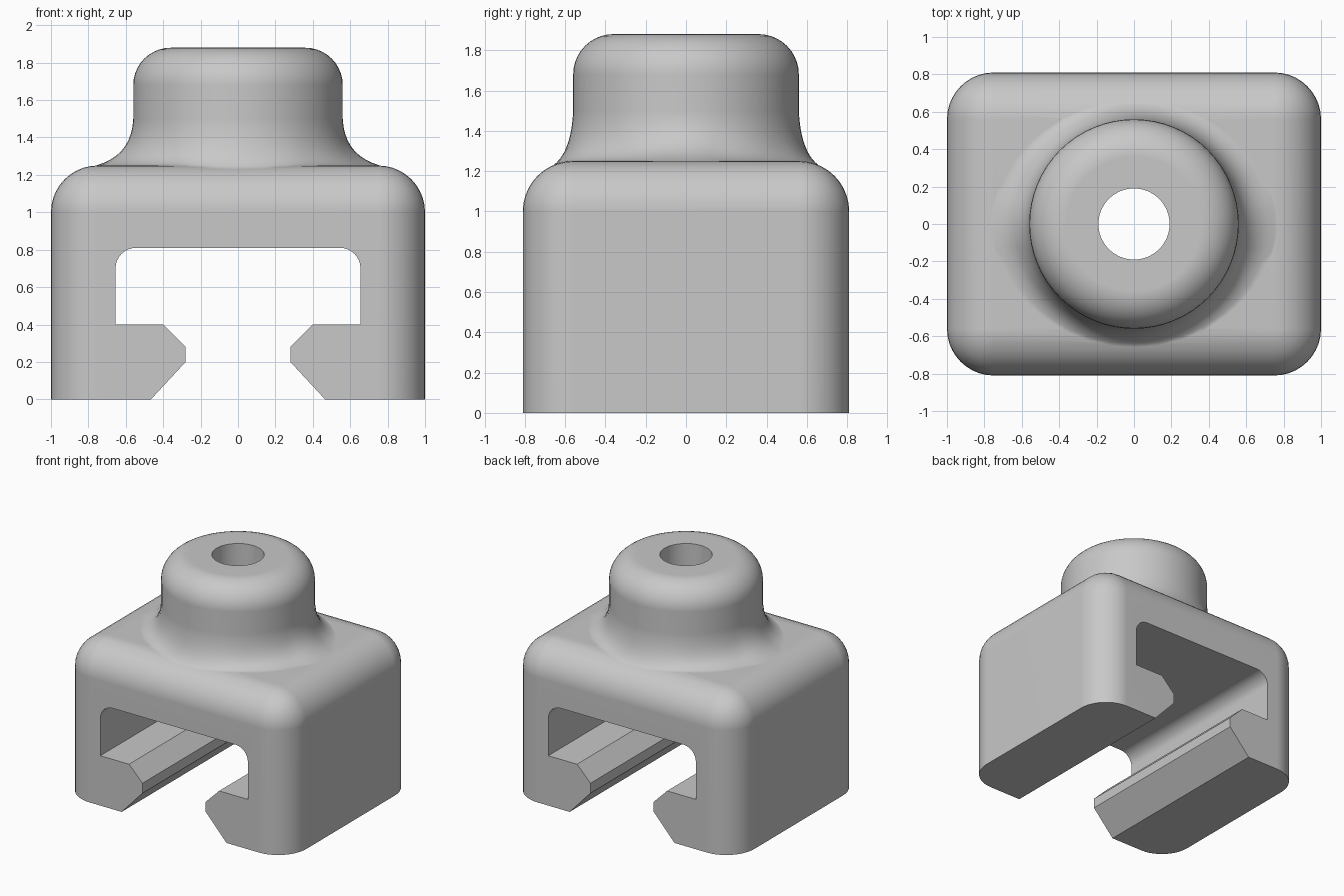
import bpy, bmesh
from math import sin, cos, pi, sqrt, radians
from mathutils import Vector

if "Cube" in bpy.data.objects:
    bpy.data.objects.remove(bpy.data.objects["Cube"], do_unlink=True)

HALF_X, HALF_Y, DECK, ROUND = 1.0, 0.81, 1.25, 0.25
SIDES = 64

grey = bpy.data.materials.new("plain grey")
grey.use_nodes = True
colour = (0.58, 0.58, 0.58, 1)
grey.diffuse_color = colour
grey.node_tree.nodes["Principled BSDF"].inputs["Base Color"].default_value = colour


def make_object(name, bm):
    bmesh.ops.recalc_face_normals(bm, faces=bm.faces)
    mesh = bpy.data.meshes.new(name)
    bm.to_mesh(mesh)
    bm.free()
    mesh.materials.append(grey)
    obj = bpy.data.objects.new(name, mesh)
    bpy.context.collection.objects.link(obj)
    return obj


def loft(name, rings):
    """Closed skin through rings of points, capped at both ends."""
    bm = bmesh.new()
    loops = [[bm.verts.new(p) for p in ring] for ring in rings]
    n = len(rings[0])
    for a, b in zip(loops, loops[1:]):
        for i in range(n):
            j = (i + 1) % n
            bm.faces.new((a[i], a[j], b[j], b[i]))
    bm.faces.new(loops[0])
    bm.faces.new(loops[-1])
    return make_object(name, bm)


def circle(r, z):
    return [(r * cos(2 * pi * i / SIDES), r * sin(2 * pi * i / SIDES), z)
            for i in range(SIDES)]


def combine(target, tool, operation):
    mod = target.modifiers.new("combine", 'BOOLEAN')
    mod.operation, mod.solver, mod.object = operation, 'EXACT', tool
    bpy.context.view_layer.objects.active = target
    bpy.ops.object.modifier_apply(modifier=mod.name)
    bpy.data.objects.remove(tool, do_unlink=True)


# Body: block with every edge rounded except around the base
bm = bmesh.new()
bmesh.ops.create_cube(bm, size=1)
for v in bm.verts:
    v.co = (v.co.x * 2 * HALF_X, v.co.y * 2 * HALF_Y, (v.co.z + 0.5) * DECK)
edges = [e for e in bm.edges if max(v.co.z for v in e.verts) > 0.01]
bmesh.ops.bevel(bm, geom=edges, offset=ROUND, segments=10, profile=0.5, affect='EDGES')
body = make_object("clip_body", bm)


def deck_height(x, y):
    dx = max(0, abs(x) - HALF_X + ROUND)
    dy = max(0, abs(y) - HALF_Y + ROUND)
    return DECK - ROUND + sqrt(max(0, ROUND ** 2 - dx * dx - dy * dy))


# Neck: foot flares out to follow the rounded deck, top edge rounded over
def flare_ring(t):
    ring = []
    for i in range(SIDES):
        a = 2 * pi * i / SIDES
        c, s = cos(a), sin(a)
        end = 1 / sqrt((c / 0.8) ** 2 + (s / 0.68) ** 2)
        z_end = deck_height(end * c, end * s) - 0.004
        slope = (z_end + 0.004 - deck_height((end - 0.01) * c, (end - 0.01) * s)) / 0.01
        p0 = Vector((end, z_end))
        p1 = Vector((0.57, z_end + slope * (0.57 - end)))
        p2 = Vector((0.56, 1.5))
        r, z = p0 * (1 - t) ** 2 + p1 * 2 * t * (1 - t) + p2 * t * t
        ring.append((r * c, r * s, z))
    return ring


rings = [circle(0.45, 1.0)]
rings += [flare_ring(k / 10) for k in range(11)]
rings += [circle(0.36 + 0.2 * cos(k * pi / 20), 1.68 + 0.2 * sin(k * pi / 20))
          for k in range(11)]
combine(body, loft("neck", rings), 'UNION')

# Rail slot: chamfered lips below, rounded corners above
half = [(0.47, -0.005), (0.28, 0.2), (0.28, 0.28), (0.4, 0.4), (0.655, 0.4)]
half += [(0.545 + 0.11 * cos(k * pi / 16), 0.7 + 0.11 * sin(k * pi / 16))
         for k in range(9)]
outline = half + [(-x, z) for x, z in reversed(half)]
combine(body, loft("slot_cutter", [[(x, y, z) for x, z in outline] for y in (-1, 1)]),
        'DIFFERENCE')

# Bore through the neck into the slot
combine(body, loft("bore_cutter", [circle(0.19, z) for z in (0.6, 2)]), 'DIFFERENCE')

# Smooth shading with crisp edges
bpy.ops.object.select_all(action='DESELECT')
body.select_set(True)
bpy.context.view_layer.objects.active = body
bpy.ops.object.shade_smooth_by_angle(angle=radians(30))
weighted = body.modifiers.new("even shading", 'WEIGHTED_NORMAL')
weighted.keep_sharp = True
